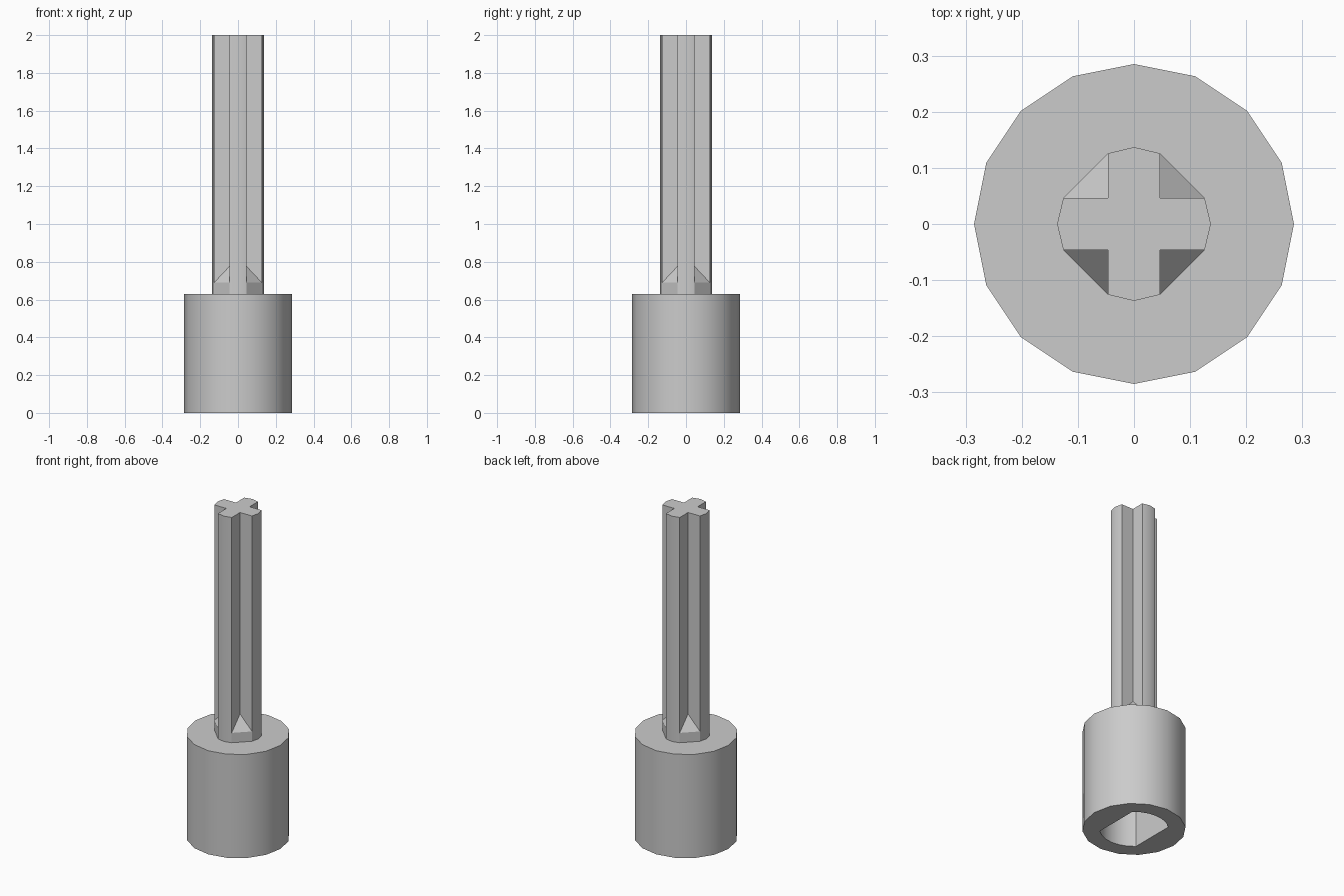
import bpy, bmesh
from math import sin, cos, pi, acos

cube = bpy.data.objects.get("Cube")
if cube:
    bpy.data.objects.remove(cube, do_unlink=True)

grey = bpy.data.materials.new("plain grey")
grey.use_nodes = True
colour = (0.6, 0.6, 0.6, 1)
grey.diffuse_color = colour
grey.node_tree.nodes["Principled BSDF"].inputs["Base Color"].default_value = colour


def finish(bm, name):
    bmesh.ops.recalc_face_normals(bm, faces=bm.faces)
    mesh = bpy.data.meshes.new(name)
    bm.to_mesh(mesh)
    bm.free()
    obj = bpy.data.objects.new(name, mesh)
    mesh.materials.append(grey)
    bpy.context.collection.objects.link(obj)
    bpy.ops.object.select_all(action='DESELECT')
    obj.select_set(True)
    bpy.context.view_layer.objects.active = obj
    bpy.ops.object.shade_smooth_by_angle(angle=pi / 6)


def loop(bm, points, z):
    return [bm.verts.new((x, y, z)) for x, y in points]


def walls(bm, low, high):
    n = len(low)
    for i in range(n):
        j = (i + 1) % n
        bm.faces.new((low[i], low[j], high[j], high[i]))


# Hub: sixteen-sided cylinder with a blind, double-flatted socket underneath
HUB_TOP, SOCKET_TOP = 0.63, 0.5
SIDES, HUB_R, SOCKET_R, FLAT = 16, 0.285, 0.19, 0.13
rim = [(HUB_R * cos(2 * pi * i / SIDES), HUB_R * sin(2 * pi * i / SIDES))
       for i in range(SIDES)]
start = acos(FLAT / SOCKET_R)
ARC = 6
arc = [start + (pi - 2 * start) * i / ARC for i in range(ARC + 1)]
socket = [(SOCKET_R * cos(t + turn), SOCKET_R * sin(t + turn))
          for turn in (0, pi) for t in arc]

bm = bmesh.new()
rim_low, rim_high = loop(bm, rim, 0), loop(bm, rim, HUB_TOP)
hole_low, hole_high = loop(bm, socket, 0), loop(bm, socket, SOCKET_TOP)
walls(bm, rim_low, rim_high)
walls(bm, hole_low, hole_high)
bm.faces.new(rim_high)
bm.faces.new(hole_high)
border = [e for e in bm.edges if all(v.co.z == 0 for v in e.verts)]
bmesh.ops.triangle_fill(bm, edges=border, use_beauty=True)
finish(bm, "hub")

# Axle: cross-shaped bar whose grooves run out on sloping webs at the foot
TOP, WEB_LOW, WEB_HIGH = 2.0, 0.69, 0.775
TIP, REACH, HALF = 0.137, 0.126, 0.046
bm = bmesh.new()
quarters = []
for q in range(4):
    c, s = round(cos(q * pi / 2)), round(sin(q * pi / 2))

    def column(x, y, *heights):
        return [bm.verts.new((x * c - y * s, x * s + y * c, z)) for z in heights]

    quarters.append((column(TIP, 0, HUB_TOP, TOP),
                     column(REACH, HALF, HUB_TOP, WEB_LOW, TOP),
                     column(HALF, HALF, WEB_HIGH, TOP),
                     column(HALF, REACH, HUB_TOP, WEB_LOW, TOP)))
for q, (tip, a, inner, b) in enumerate(quarters):
    after = quarters[(q + 1) % 4][0]
    for face in ((tip[0], a[0], a[1], a[2], tip[1]),
                 (b[0], after[0], after[1], b[2], b[1]),
                 (a[0], b[0], b[1], a[1]),
                 (a[1], b[1], inner[0]),
                 (a[1], inner[0], inner[1], a[2]),
                 (inner[0], b[1], b[2], inner[1])):
        bm.faces.new(face)
bm.faces.new([col[-1] for quarter in quarters for col in quarter])
finish(bm, "cross_axle")
